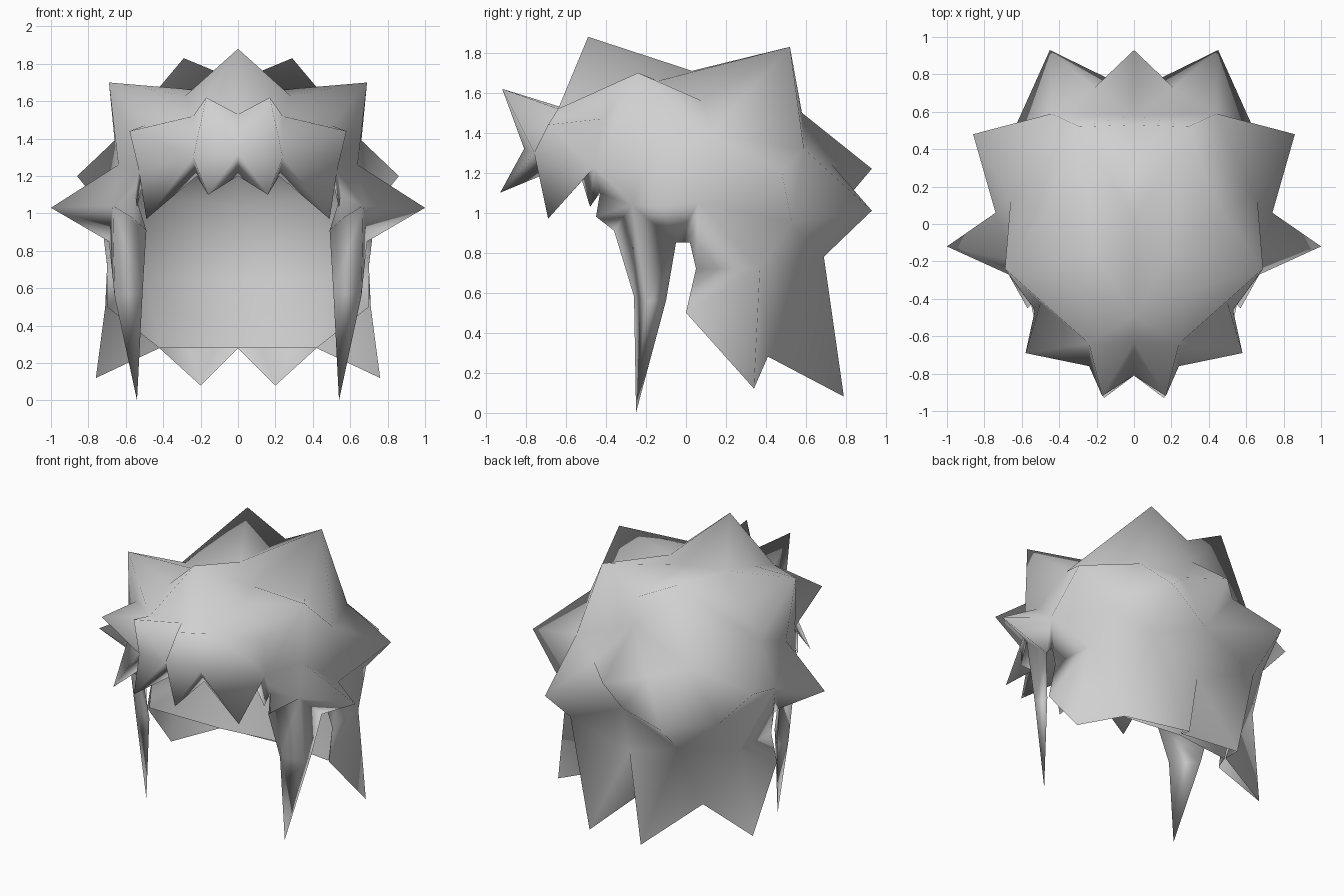
import bpy
import bmesh
from mathutils import Vector

cube = bpy.data.objects.get("Cube")
if cube:
    bpy.data.objects.remove(cube, do_unlink=True)

# One plain hair colour
hair_material = bpy.data.materials.new("hair_grey")
hair_material.use_nodes = True
hair_colour = (0.63, 0.63, 0.63, 1)
hair_material.diffuse_color = hair_colour
shader = next(n for n in hair_material.node_tree.nodes if n.type == "BSDF_PRINCIPLED")
shader.inputs["Base Color"].default_value = hair_colour

# Valleys between the tufts, left half only
valleys = {
    # top of the head
    "parting_front": (0, -.63, 1.53),
    "parting_top": (0, .03, 1.71),
    "parting_back": (0, .53, 1.68),
    "back_crown": (0, .58, 1.5),
    "top_front": (.28, -.36, 1.63),
    "top_middle": (.22, -.14, 1.66),
    "top_side": (.46, .08, 1.56),
    "upper_side": (.66, .12, 1.39),
    "upper_back": (.44, .59, 1.32),
    # fringe
    "fringe_top": (.24, -.64, 1.52),
    "fringe_middle": (0, -.81, 1.32),
    "fringe_side": (.24, -.76, 1.3),
    "fringe_corner": (.5, -.42, 1.47),
    "fringe_end": (.53, -.46, 1.23),
    "rim_middle": (0, -.75, 1.2),
    "rim_side": (.22, -.69, 1.2),
    "rim_end": (.51, -.52, 1.16),
    "rim_cheek": (.55, -.43, 1.1),
    # temple and sidelock
    "temple": (.64, -.2, 1.26),
    "cheek": (.67, -.27, 1.04),
    "ear_back": (.74, .06, 1.05),
    "ear_notch": (.69, -.05, .85),
    "ear_notch_back": (.7, .02, .85),
    "lock_front": (.57, -.45, .98),
    "lock_root": (.49, -.36, .91),
    "lock_inner": (.51, -.26, .58),
    "lock_ridge": (.66, -.2, .56),
    "lock_outer": (.64, -.1, .56),
    # back of the head
    "back_upper": (.21, .73, 1.24),
    "back_middle": (0, .71, .96),
    "back_side": (.63, .53, .95),
    "nape_middle": (0, .63, .62),
    "nape": (.42, .69, .78),
    "nape_side": (.68, .37, .72),
    "nape_edge": (.7, .05, .72),
    "hem_front": (.71, 0, .5),
    "hem_side": (.42, .41, .28),
    "hem_middle": (0, .47, .28),
}

# Lining that faces the head, open behind the points of the hem
lining = {
    "lining_hem": (0, .45, .28),
    "lining_hem_side": (.42, .4, .28),
    "lining_hem_front": (.7, .01, .5),
    "lining_nape": (0, .54, .65),
    "lining_nape_side": (.49, .43, .65),
    "lining_back": (0, .6, 1.05),
    "lining_back_side": (.52, .44, 1.08),
    "lining_ear": (.62, 0, 1.08),
    "lining_top": (0, .1, 1.58),
    "lining_top_side": (.45, 0, 1.42),
    "lining_front": (0, -.55, 1.38),
    "lining_front_side": (.38, -.42, 1.33),
}

bm = bmesh.new()
points = {name: bm.verts.new(co) for name, co in {**valleys, **lining}.items()}


def panel(names):
    """Fill one patch between named points."""
    bm.faces.new([points[n] for n in names.split()])


def tuft(tip, names, closed=True):
    """Fan a pointed tuft from its tip to the valleys around its root."""
    apex = bm.verts.new(tip)
    ring = [points[n] for n in names.split()]
    if closed:
        ring.append(ring[0])
    for first, second in zip(ring, ring[1:]):
        bm.faces.new((apex, first, second))


# Crown and upper tufts
tuft((0, -.49, 1.88),
     "parting_front fringe_top top_front top_middle parting_top", closed=False)
tuft((.69, -.24, 1.7), "top_front fringe_top fringe_corner fringe_end temple "
     "upper_side top_side top_middle")
tuft((.29, .52, 1.83), "parting_top top_middle top_side upper_side upper_back "
     "back_crown parting_back")

# Fringe: two raised points and three hanging points
tuft((.17, -.92, 1.62), "parting_front fringe_top fringe_side fringe_middle")
tuft((.58, -.69, 1.44), "fringe_top fringe_corner fringe_end fringe_side")
tuft((.16, -.93, 1.1), "rim_middle fringe_middle fringe_side rim_side")
tuft((.49, -.69, .97), "rim_side fringe_side fringe_end rim_end")
tuft((.54, -.48, 1.03), "rim_end fringe_end rim_cheek")

# Cheek and sidelock
panel("fringe_end rim_cheek cheek")
panel("fringe_end cheek temple")
panel("rim_cheek lock_front cheek")
panel("rim_cheek lock_root lock_front")
panel("lock_front lock_root cheek")
panel("cheek lock_root lock_inner")
panel("cheek lock_inner lock_ridge")
panel("cheek lock_ridge ear_notch")
panel("lock_ridge lock_outer ear_notch")
panel("lock_root ear_notch lock_outer lock_inner")
tuft((.54, -.25, 0), "lock_inner lock_ridge lock_outer")

# Side tufts
tuft((1, -.12, 1.03), "temple cheek ear_notch ear_back")
tuft((.86, .48, 1.2), "upper_side upper_back back_side ear_back")
panel("temple ear_back upper_side")

# Back tufts
tuft((0, .93, 1.22), "back_crown back_upper back_middle", closed=False)
panel("back_crown upper_back back_upper")
tuft((.45, .93, 1.01), "upper_back back_upper back_middle nape back_side")

# Nape and hanging points of the hem
panel("back_middle nape_middle nape")
panel("back_side nape nape_side")
panel("ear_back back_side nape_side")
panel("ear_back nape_side nape_edge")
panel("ear_back nape_edge ear_notch_back")
panel("ear_back ear_notch_back ear_notch")
panel("nape_side hem_front nape_edge")
panel("nape hem_side nape_side")
tuft((.2, .79, .08), "hem_middle nape_middle nape hem_side", closed=False)
tuft((.76, .34, .12), "hem_side nape_side hem_front", closed=False)

# Lining: back and sides
panel("lining_hem lining_hem_side lining_nape_side lining_nape")
panel("lining_hem_side lining_hem_front lining_nape_side")
panel("lining_hem_front nape_edge lining_nape_side")
panel("nape_edge lining_back_side lining_nape_side")
panel("nape_edge lining_ear lining_back_side")
panel("nape_edge ear_notch_back lining_ear")
panel("ear_notch_back ear_notch lining_ear")
panel("ear_notch lock_root lining_ear")
panel("lining_nape lining_nape_side lining_back_side lining_back")

# Lining: top and front
panel("lining_back lining_back_side lining_top_side lining_top")
panel("lining_back_side lining_ear lining_top_side")
panel("lining_ear lining_front_side lining_top_side")
panel("lining_front lining_front_side lining_top_side lining_top")
panel("lock_root rim_cheek lining_ear")
panel("rim_cheek lining_front_side lining_ear")
panel("rim_cheek rim_end lining_front_side")
panel("rim_end rim_side lining_front_side")
panel("rim_side rim_middle lining_front lining_front_side")

# Turn every face outwards
bmesh.ops.recalc_face_normals(bm, faces=bm.faces)
bm.normal_update()
centre = Vector((0, 0, 1))
outward = sum(f.normal.dot(f.calc_center_median() - centre) * f.calc_area()
              for f in bm.faces)
if outward < 0:
    bmesh.ops.reverse_faces(bm, faces=bm.faces)
for face in bm.faces:
    face.smooth = True

mesh = bpy.data.meshes.new("spiky_hair")
bm.to_mesh(mesh)
bm.free()
mesh.materials.append(hair_material)
hair = bpy.data.objects.new("spiky_hair", mesh)
bpy.context.collection.objects.link(hair)

# Mirror to the right half
mirror = hair.modifiers.new("mirror_halves", "MIRROR")
mirror.use_axis[0] = True
mirror.merge_threshold = 0.001
